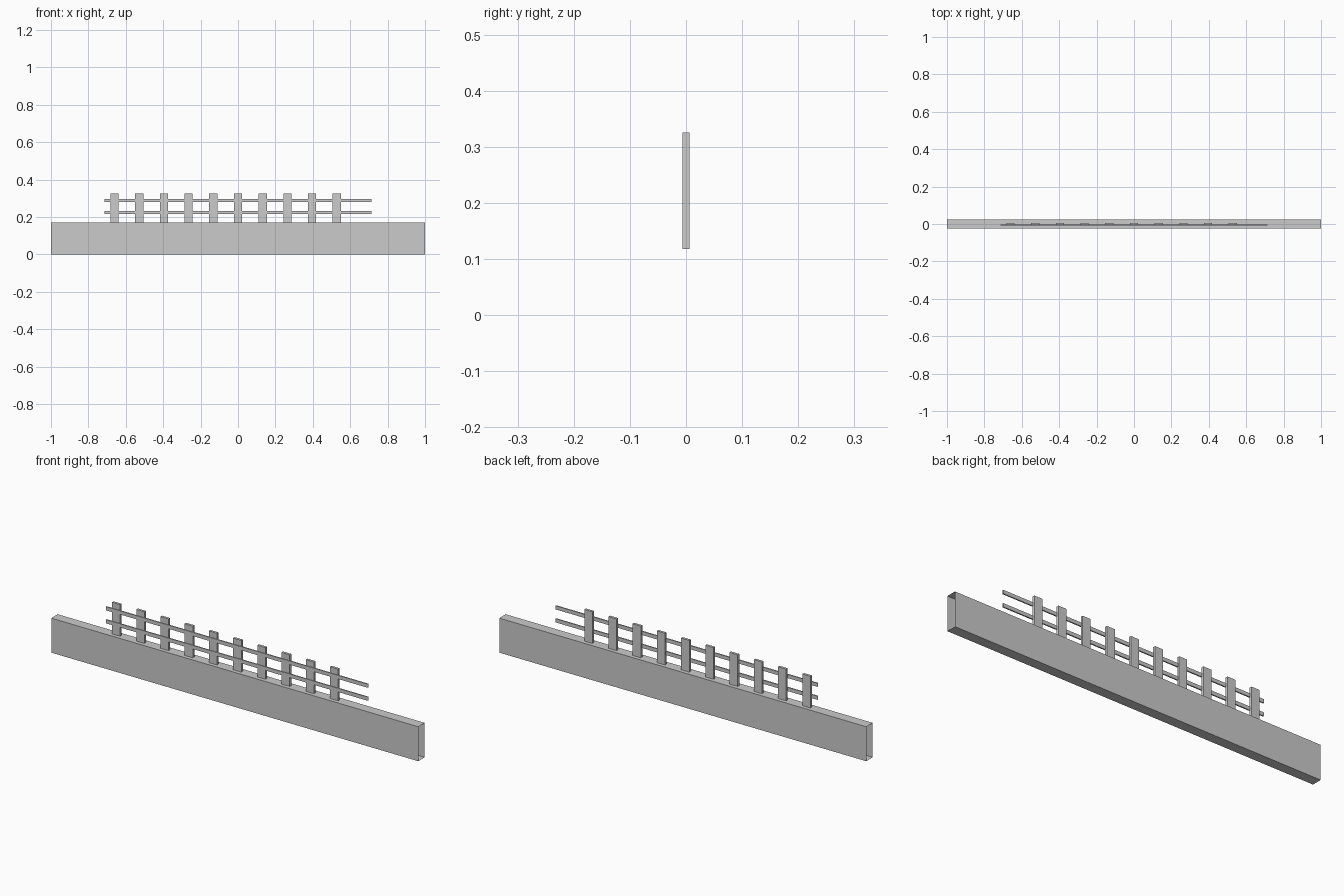
import bpy, bmesh

if "Cube" in bpy.data.objects:
    bpy.data.objects.remove(bpy.data.objects["Cube"])


def box(name, x, y, z, open_ends=False):
    """Box from (min, max) ranges, optionally without its two x end faces."""
    bm = bmesh.new()
    bmesh.ops.create_cube(bm, size=1)
    for v in bm.verts:
        v.co = [r[0] if c < 0 else r[1] for c, r in zip(v.co, (x, y, z))]
    bm.normal_update()
    if open_ends:
        ends = [f for f in bm.faces if abs(f.normal.x) > 0.9]
        bmesh.ops.delete(bm, geom=ends, context='FACES_ONLY')
    mesh = bpy.data.meshes.new(name)
    bm.to_mesh(mesh)
    bm.free()
    obj = bpy.data.objects.new(name, mesh)
    bpy.context.collection.objects.link(obj)
    return obj


# Long wall, a hollow sleeve open at both ends
box("base_wall", (-1, 1), (-0.025, 0.025), (0, 0.17), open_ends=True)

# Two rails along the front of the pickets
for name, z in (("lower_rail", 0.224), ("upper_rail", 0.288)):
    box(name, (-0.713, 0.713), (-0.009, -0.003), (z - 0.009, z + 0.009), open_ends=True)

# Ten pickets sunk into the wall
for i in range(10):
    x = -0.66 + i * 0.132
    box(f"picket_{i + 1}", (x - 0.022, x + 0.022), (-0.006, 0.006), (0.118, 0.326))
